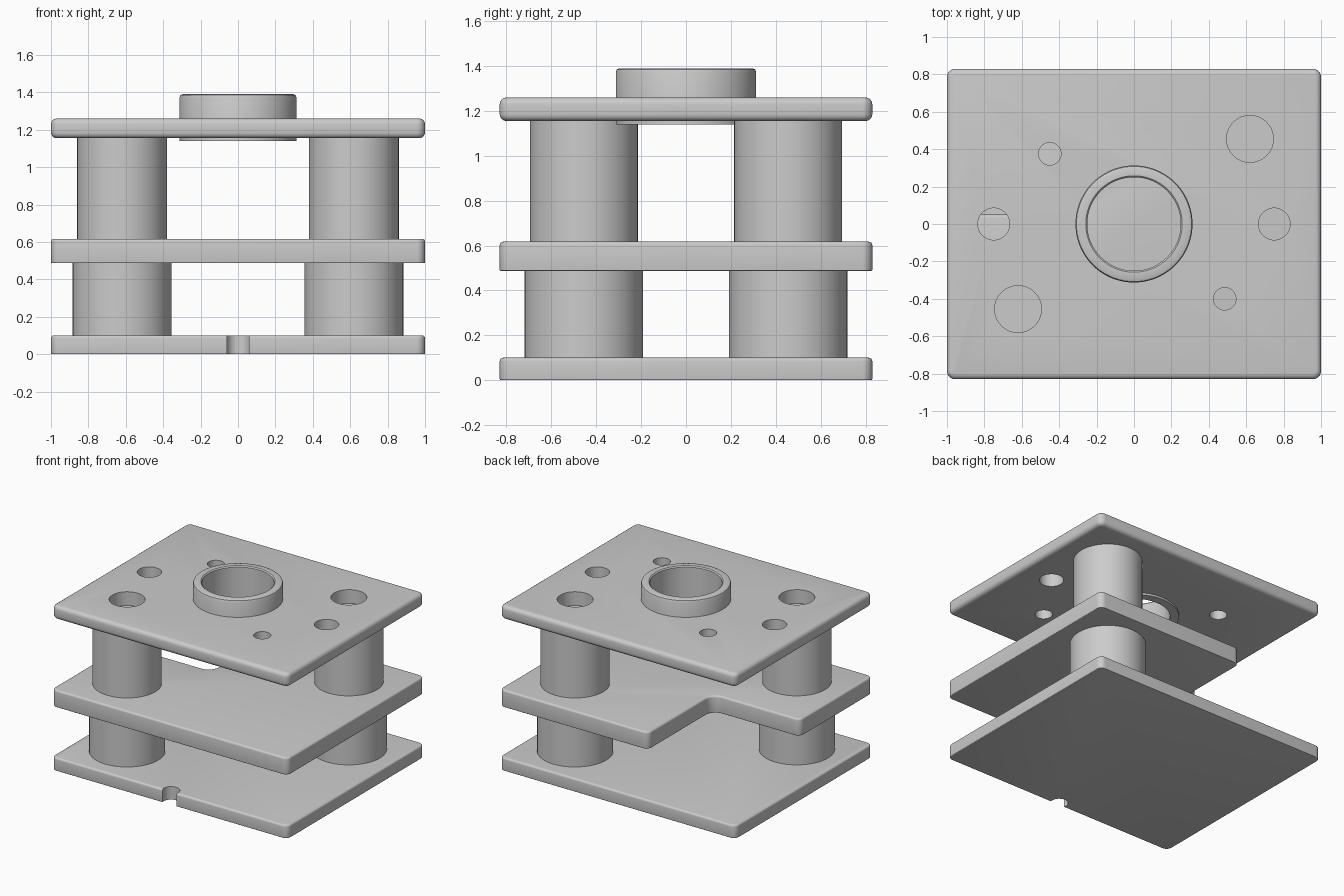
import bpy, bmesh, math
from mathutils import Vector

if "Cube" in bpy.data.objects:
    bpy.data.objects.remove(bpy.data.objects["Cube"], do_unlink=True)

steel = bpy.data.materials.new("plain grey steel")
steel.use_nodes = True
GREY = (0.6, 0.6, 0.6, 1)
steel.diffuse_color = GREY
steel.node_tree.nodes["Principled BSDF"].inputs["Base Color"].default_value = GREY

HX, HY = 1.0, 0.83
PILLARS = {"left": (0.62, 0.455), "right": (-0.62, -0.455)}


def add_object(name, bm):
    bmesh.ops.recalc_face_normals(bm, faces=bm.faces)
    mesh = bpy.data.meshes.new(name)
    bm.to_mesh(mesh)
    bm.free()
    mesh.materials.append(steel)
    obj = bpy.data.objects.new(name, mesh)
    bpy.context.collection.objects.link(obj)
    return obj


def activate(obj):
    bpy.ops.object.select_all(action="DESELECT")
    obj.select_set(True)
    bpy.context.view_layer.objects.active = obj


def smooth(obj):
    activate(obj)
    bpy.ops.object.shade_smooth_by_angle(angle=math.radians(35))


def cylinder(name, x, y, z0, z1, radius):
    bm = bmesh.new()
    bmesh.ops.create_cone(bm, cap_ends=True, segments=64, radius1=radius,
                          radius2=radius, depth=z1 - z0)
    bmesh.ops.translate(bm, verts=bm.verts, vec=Vector((x, y, (z0 + z1) / 2)))
    return add_object(name, bm)


def plate(name, outline, z0, z1, top_round, bottom_round, inner=None):
    """Extruded outline with rounded corners and rims."""
    bm = bmesh.new()
    face = bm.faces.new([bm.verts.new((x, y, z0)) for x, y in outline])
    ext = bmesh.ops.extrude_face_region(bm, geom=[face])
    moved = [v for v in ext["geom"] if isinstance(v, bmesh.types.BMVert)]
    bmesh.ops.translate(bm, verts=moved, vec=(0, 0, z1 - z0))
    bmesh.ops.recalc_face_normals(bm, faces=bm.faces)
    # upright corners, with a wider fillet in the inside corner
    upright = [e for e in bm.edges if abs(e.verts[0].co.z - e.verts[1].co.z) > 0.01]
    inside = [e for e in upright if inner and
              (e.verts[0].co.xy - Vector(inner)).length < 0.001]
    outside = [e for e in upright if e not in inside]
    for edges, radius in ((inside, 0.08), (outside, 0.045)):
        if edges:
            bmesh.ops.bevel(bm, geom=edges, offset=radius, segments=8,
                            profile=0.5, affect="EDGES")
    # top and bottom rims
    for z, radius in ((z1, top_round), (z0, bottom_round)):
        rim = [e for e in bm.edges if all(abs(v.co.z - z) < 1e-5 for v in e.verts)]
        if radius:
            bmesh.ops.bevel(bm, geom=rim, offset=radius, segments=4,
                            profile=0.5, affect="EDGES")
    return add_object(name, bm)


def cut(obj, holes, z0, z1):
    """Drill round holes given as x, y, radius."""
    for x, y, radius in holes:
        cutter = cylinder("hole_cutter", x, y, z0 - 0.1, z1 + 0.1, radius)
        cutter.hide_render = True
        activate(obj)
        mod = obj.modifiers.new("hole", "BOOLEAN")
        mod.operation = "DIFFERENCE"
        mod.solver = "EXACT"
        mod.object = cutter
        bpy.ops.object.modifier_apply(modifier=mod.name)
        bpy.data.objects.remove(cutter, do_unlink=True)


rectangle = [(-HX, -HY), (HX, -HY), (HX, HY), (-HX, HY)]

# Base plate with a half-round notch at the front
base = plate("base_plate", rectangle, 0, 0.10, 0.015, 0.005)
cut(base, [(0, -0.81, 0.062)], 0, 0.10)
smooth(base)

# Middle plate with one back corner cut away
step = (-0.26, 0.05)
l_shape = [(-HX, -HY), (HX, -HY), (HX, HY), (step[0], HY), step, (-HX, step[1])]
smooth(plate("middle_plate", l_shape, 0.487, 0.617, 0.015, 0.005, inner=step))

# Top plate with its bore, pillar holes and bolt holes
top = plate("top_plate", rectangle, 1.155, 1.26, 0.03, 0.03)
holes = [(0, 0, 0.29), (-0.45, 0.375, 0.06), (0.485, -0.40, 0.06)]
holes += [(side * 0.75, 0, 0.085) for side in (-1, 1)]
holes += [(x, y, 0.125) for x, y in PILLARS.values()]
cut(top, holes, 1.155, 1.26)
smooth(top)

# Pillars on two opposite corners, thicker below
for side, (x, y) in PILLARS.items():
    smooth(cylinder("lower_pillar_" + side, x, y, 0.10, 0.487, 0.264))
    smooth(cylinder("upper_pillar_" + side, x, y, 0.617, 1.155, 0.24))

# Centre ring, a closed profile spun around the upright axis
profile = [(0.25, 1.14), (0.313, 1.14), (0.313, 1.372), (0.308, 1.385),
           (0.295, 1.39), (0.258, 1.39), (0.25, 1.382)]
bm = bmesh.new()
ring = [bm.verts.new((r, 0, z)) for r, z in profile]
edges = [bm.edges.new((ring[i - 1], ring[i])) for i in range(len(ring))]
bmesh.ops.spin(bm, geom=ring + edges, cent=(0, 0, 0), axis=(0, 0, 1),
               angle=math.tau, steps=72, use_merge=True)
bmesh.ops.remove_doubles(bm, verts=bm.verts, dist=1e-4)
smooth(add_object("centre_ring", bm))
